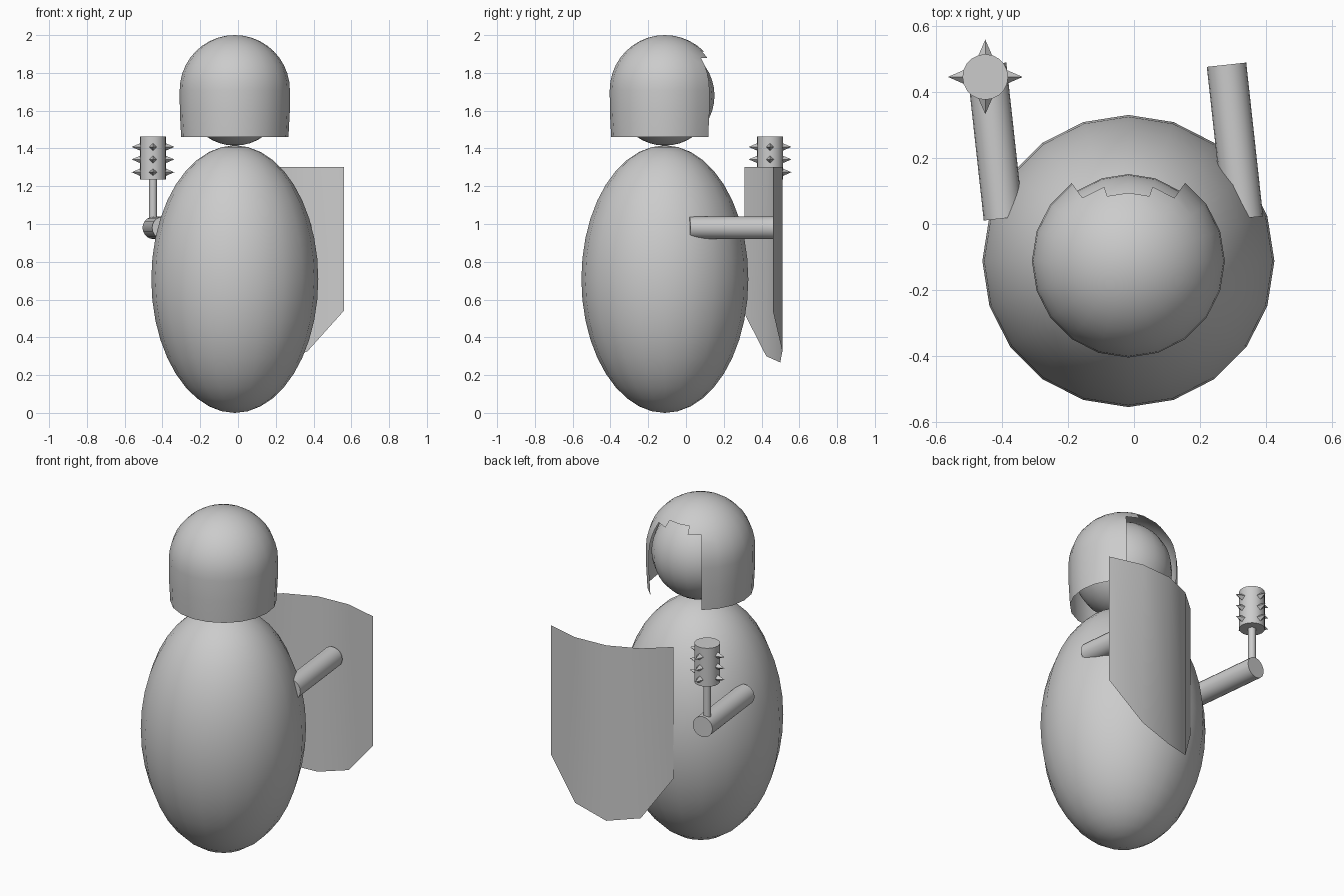
import bpy, bmesh, math
from mathutils import Vector

if "Cube" in bpy.data.objects:
    bpy.data.objects.remove(bpy.data.objects["Cube"])

CX, CY = -0.017, -0.112   # axis of body and head


def make(name, bm, angle=40):
    me = bpy.data.meshes.new(name)
    bm.to_mesh(me)
    bm.free()
    ob = bpy.data.objects.new(name, me)
    bpy.context.collection.objects.link(ob)
    bpy.ops.object.select_all(action='DESELECT')
    ob.select_set(True)
    bpy.context.view_layer.objects.active = ob
    bpy.ops.object.shade_smooth_by_angle(angle=math.radians(angle))
    return ob


def ball(name, z, r, rz):
    bm = bmesh.new()
    bmesh.ops.create_uvsphere(bm, u_segments=20, v_segments=20, radius=1)
    bmesh.ops.scale(bm, vec=(r, r, rz), verts=bm.verts)
    bmesh.ops.translate(bm, vec=(CX, CY, z), verts=bm.verts)
    return make(name, bm)


def rod(name, a, b, r1, r2=None, sides=20, angle=40):
    a, b = Vector(a), Vector(b)
    bm = bmesh.new()
    bmesh.ops.create_cone(bm, cap_ends=True, segments=sides, radius1=r1,
                          radius2=r1 if r2 is None else r2, depth=(b - a).length)
    bmesh.ops.rotate(bm, matrix=(b - a).to_track_quat('Z', 'Y').to_matrix(), verts=bm.verts)
    bmesh.ops.translate(bm, vec=(a + b) / 2, verts=bm.verts)
    return make(name, bm, angle)


# Body and head
ball("body", 0.708, 0.442, 0.708)
ball("head", 1.68, 0.263, 0.265)

# Helmet: dome with a straight skirt and a stepped face opening towards +y
bm = bmesh.new()
R = 0.292
bmesh.ops.create_uvsphere(bm, u_segments=20, v_segments=20, radius=R)
bmesh.ops.delete(bm, geom=[v for v in bm.verts if v.co.z < -0.001], context='VERTS')
z_now = 0
for z, r in ((-0.12, 0.291), (-0.248, 0.284)):
    rim = [e for e in bm.edges if e.is_boundary and all(abs(v.co.z - z_now) < 1e-4 for v in e.verts)]
    new = bmesh.ops.extrude_edge_only(bm, edges=rim)["geom"]
    for v in new:
        if isinstance(v, bmesh.types.BMVert):
            s = r / math.hypot(v.co.x, v.co.y)
            v.co = (v.co.x * s, v.co.y * s, z)
    z_now = z
gone = []
for f in bm.faces:
    c = f.calc_center_median()
    off = abs(math.degrees(math.atan2(c.x, c.y)))
    el = math.degrees(math.atan2(c.z, math.hypot(c.x, c.y)))
    if (off < 18 and el < 45) or (off < 36 and el < 36):
        gone.append(f)
bmesh.ops.delete(bm, geom=gone, context='FACES')
bmesh.ops.recalc_face_normals(bm, faces=bm.faces)
bmesh.ops.translate(bm, vec=(CX, CY, 1.708), verts=bm.verts)
make("helmet", bm)

# Parallel arms reaching forward
for name, x in (("shield_arm", 0.331), ("mace_arm", -0.395)):
    rod(name, (x, 0.017, 0.98), (x - 0.051, 0.482, 0.98), 0.06)

# Spiked mace
MX, MY = -0.45, 0.445
rod("mace_handle", (MX, MY, 0.98), (MX, MY, 1.24), 0.021)
rod("mace_head", (MX, MY, 1.235), (MX, MY, 1.462), 0.069)
for z in (1.408, 1.342, 1.274):
    for dx, dy in ((1, 0), (-1, 0), (0, 1), (0, -1)):
        rod("mace_spike", (MX + dx * 0.06, MY + dy * 0.06, z),
            (MX + dx * 0.113, MY + dy * 0.113, z), 0.023, 0, 4, 20)

# Curved shield sheet: x, y, bottom z of each column
cols = [(0.56, 0.46, 0.54), (0.367, 0.51, 0.325), (0.171, 0.499, 0.267),
        (-0.002, 0.425, 0.30), (-0.135, 0.31, 0.525)]
bm = bmesh.new()
top = [bm.verts.new((x, y, 1.302)) for x, y, z in cols]
low = [bm.verts.new(c) for c in cols]
for i in range(4):
    bm.faces.new((top[i], top[i + 1], low[i + 1], low[i]))
make("shield", bm)
